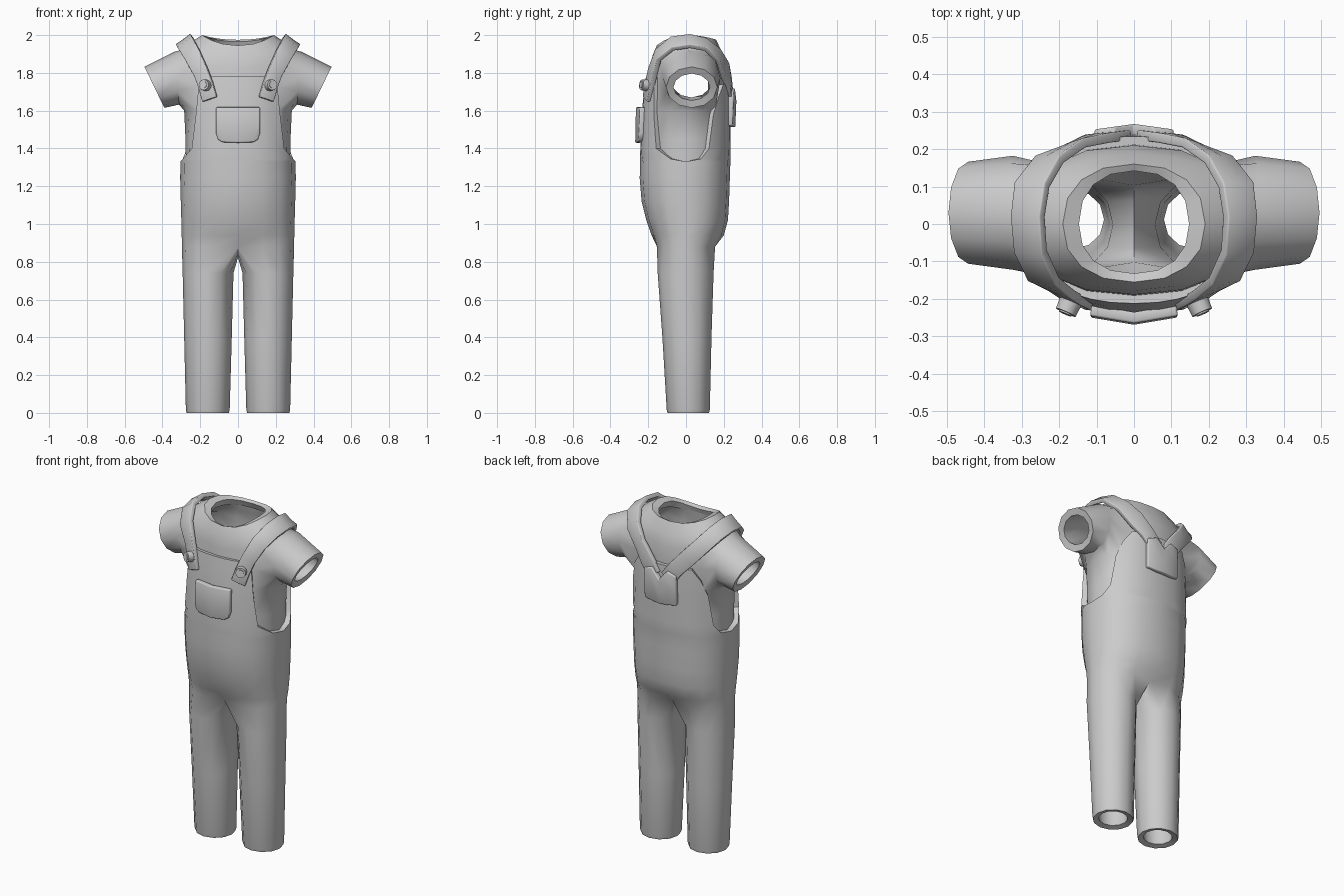
import bpy, bmesh, math
from mathutils import Vector
from mathutils.bvhtree import BVHTree

if "Cube" in bpy.data.objects:
    bpy.data.objects.remove(bpy.data.objects["Cube"])


def section(t, a, yf, yb, zf, zs=None, zb=None):
    """Point on a rounded torso section; t in degrees, 0 = front, 90 = +x."""
    zs = zf if zs is None else zs
    zb = zf if zb is None else zb
    s, c = math.sin(math.radians(t)), math.cos(math.radians(t))
    pw = lambda v: math.copysign(abs(v) ** 0.88, v) if abs(v) > 1e-6 else 0.0
    ze = zf if c > 0 else zb
    y = -yf * -pw(c) if c > 0 else -yb * pw(c)
    return Vector((a * pw(s), y, zs * s * s + ze * c * c))


def skin(bm, rows, closed=False, skip=lambda r, c: False):
    """Quads between successive rows of vertices."""
    n = len(rows[0])
    for r in range(len(rows) - 1):
        for c in range(n if closed else n - 1):
            d = (c + 1) % n
            if not skip(r, c):
                bm.faces.new((rows[r][c], rows[r][d], rows[r + 1][d], rows[r + 1][c]))


def verts(bm, pts):
    return [bm.verts.new(p) for p in pts]


def finish(bm, name, thick=0.0, offset=-1.0, bevel=0.0):
    bmesh.ops.remove_doubles(bm, verts=bm.verts, dist=0.0005)
    bmesh.ops.recalc_face_normals(bm, faces=bm.faces)
    me = bpy.data.meshes.new(name)
    bm.to_mesh(me)
    ob = bpy.data.objects.new(name, me)
    bpy.context.collection.objects.link(ob)
    bpy.ops.object.select_all(action='DESELECT')
    ob.select_set(True)
    bpy.context.view_layer.objects.active = ob
    if thick:
        m = ob.modifiers.new("cloth", 'SOLIDIFY')
        m.thickness, m.offset = thick, offset
        bpy.ops.object.modifier_apply(modifier=m.name)
    if bevel:
        m = ob.modifiers.new("edge", 'BEVEL')
        m.width, m.segments, m.limit_method = bevel, 2, 'ANGLE'
        m.angle_limit = math.radians(50)
        bpy.ops.object.modifier_apply(modifier=m.name)
    bpy.ops.object.shade_smooth_by_angle(angle=math.radians(50))
    return ob


# Shirt: torso rings up to a turned-in neckline, with open sleeves
bm = bmesh.new()
rings = [(.275, -.205, .205, 1.28), (.278, -.212, .208, 1.45),
         (.285, -.208, .21, 1.60), (.288, -.195, .212, 1.71, 1.75, 1.73),
         (.298, -.188, .21, 1.82, 1.922, 1.84),
         (.25, -.178, .19, 1.89, 1.962, 1.91),
         (.19, -.155, .16, 1.945, 2.0, 1.975),
         (.147, -.132, .142, 1.935, 1.985, 1.965)]
rows = [verts(bm, [section(k * 22.5, *r) for k in range(16)]) for r in rings]
skin(bm, rows, True, lambda r, c: r in (2, 3) and (c in (2, 3, 4, 5) or c in (10, 11, 12, 13)))
hole = [(2, 4), (2, 5), (2, 6), (3, 6), (4, 6), (4, 5), (4, 4), (4, 3), (4, 2), (3, 2), (2, 2), (2, 3)]
for side in (1, -1):
    loops = [[rows[r][c if side > 0 else 16 - c] for r, c in hole]]
    # top point, bottom point (x, z), then y half width
    for tx, tz, bx, bz, w in ((.335, 1.912, .312, 1.632, .152), (.495, 1.832, .39, 1.615, .136)):
        pts = []
        for k in range(12):
            u = (1 - math.cos(math.radians(k * 30))) / 2
            pts.append((side * (bx + (tx - bx) * u), .03 + w * math.sin(math.radians(k * 30)),
                        bz + (tz - bz) * u))
        loops.append(verts(bm, pts))
    skin(bm, loops, True)
bmesh.ops.recalc_face_normals(bm, faces=bm.faces)
shirt_surface = BVHTree.FromBMesh(bm)
finish(bm, "shirt", .04)

# Overalls: hips, front bib and back bib (last two values: panel half angle)
bm = bmesh.new()
hips = [(.297, -.165, .165, .88), (.298, -.182, .20, .94), (.30, -.21, .222, 1.02),
        (.303, -.235, .228, 1.12), (.306, -.245, .232, 1.24), (.305, -.244, .235, 1.33)]
front = [(r, 90) for r in hips] + [
    ((.304, -.243, .235, 1.345), 73), ((.302, -.242, .235, 1.40), 52),
    ((.298, -.235, .235, 1.58), 46), ((.296, -.223, .235, 1.70), 43),
    ((.294, -.212, .235, 1.78), 40)]
back = [(r, 90) for r in hips] + [
    ((.304, -.24, .236, 1.345), 73), ((.302, -.24, .236, 1.40), 62),
    ((.30, -.24, .237, 1.58), 55), ((.298, -.24, .237, 1.67), 46),
    ((.296, -.24, .234, 1.74), 34)]
for panel, mid in ((front, 0), (back, 180)):
    grid = []
    for i, (r, half) in enumerate(panel):
        pts = [section(mid + k / 4 * half, *r) for k in range(-4, 5)]
        if i == 0:
            pts[4].y *= .8
        grid.append(verts(bm, pts))
    skin(bm, grid)

# Trouser legs, sharing a three-point crotch seam
for side in (1, -1):
    top = [section(k * 22.5, *hips[0]) for k in range(9)]
    top[0].y *= .8
    top[8].y *= .8
    top += [Vector((0, .085, .842)), Vector((0, 0, .822)), Vector((0, -.085, .842))]
    loops = [verts(bm, [(side * p.x, p.y, p.z) for p in top])]
    for z, xo, xi, yf, yb in ((.74, .293, .024, -.15, .146), (.40, .285, .033, -.125, .135),
                              (.015, .276, .044, -.102, .126), (0, .272, .048, -.098, .122)):
        pts = []
        for k in range(12):
            t = math.radians((k - 1) * 30)
            pts.append((side * ((xo + xi) / 2 + (xo - xi) / 2 * math.sin(t)),
                        (yf + yb) / 2 - (yb - yf) / 2 * math.cos(t), z))
        loops.append(verts(bm, pts))
    skin(bm, loops, True)
finish(bm, "overalls", .033)

# Shoulder straps, laid over the shirt from the bib to the middle of the back
path = [(.155, -.23, 1.66), (.18, -.22, 1.74), (.21, -.2, 1.82), (.245, -.15, 1.90),
        (.27, -.07, 1.945), (.275, .02, 1.955), (.262, .10, 1.935), (.225, .17, 1.885),
        (.165, .215, 1.815), (.10, .235, 1.745), (.045, .24, 1.67)]
path = [Vector(p) for p in path]
core = Vector((.08, .02, 1.66))
for side, label in ((1, "right"), (-1, "left")):
    bm = bmesh.new()
    grid = []
    for i, p in enumerate(path):
        tangent = path[min(i + 1, len(path) - 1)] - path[max(i - 1, 0)]
        across = tangent.cross(p - core).normalized()
        row = []
        for w in (-.046, 0, .046):
            d = (p + across * w - core).normalized()
            hit = shirt_surface.ray_cast(core, d)[0] or p
            q = hit + d * .03
            row.append((side * q.x, q.y, q.z))
        grid.append(verts(bm, row))
    skin(bm, grid)
    finish(bm, "strap_" + label, .026, 0, .004)

    # Strap button: a wide disc with a small raised centre
    bm = bmesh.new()
    for radius, depth in ((.031, .04), (.02, .048)):
        bmesh.ops.create_cone(bm, cap_ends=True, segments=12, radius1=radius,
                              radius2=radius * .92, depth=depth)
    out = Vector((side * .4, -.9, .1)).normalized()
    bmesh.ops.rotate(bm, verts=bm.verts, matrix=out.to_track_quat('Z', 'Y').to_matrix())
    bmesh.ops.translate(bm, verts=bm.verts, vec=(side * .174, -.218, 1.735))
    finish(bm, "button_" + label)


# Flat patches, bent along the body's centre line
def patch(name, columns, y0, slope, lean, thick):
    bm = bmesh.new()
    cols = [(-x, b, t) for x, b, t in reversed(columns[1:])] + columns
    grid = []
    for k in (0, .5, 1):
        grid.append(verts(bm, [(x, y0 + slope * abs(x) + lean * k, b + (t - b) * k)
                               for x, b, t in cols]))
    skin(bm, grid)
    finish(bm, name, thick, 0, .006)


patch("bib_pocket", [(0, 1.43, 1.618), (.08, 1.433, 1.618), (.104, 1.447, 1.618),
                     (.115, 1.48, 1.618)], -.254, .17, .004, .03)
patch("back_patch", [(0, 1.513, 1.66), (.05, 1.515, 1.72), (.104, 1.522, 1.70)],
      .244, -.14, .006, .034)
